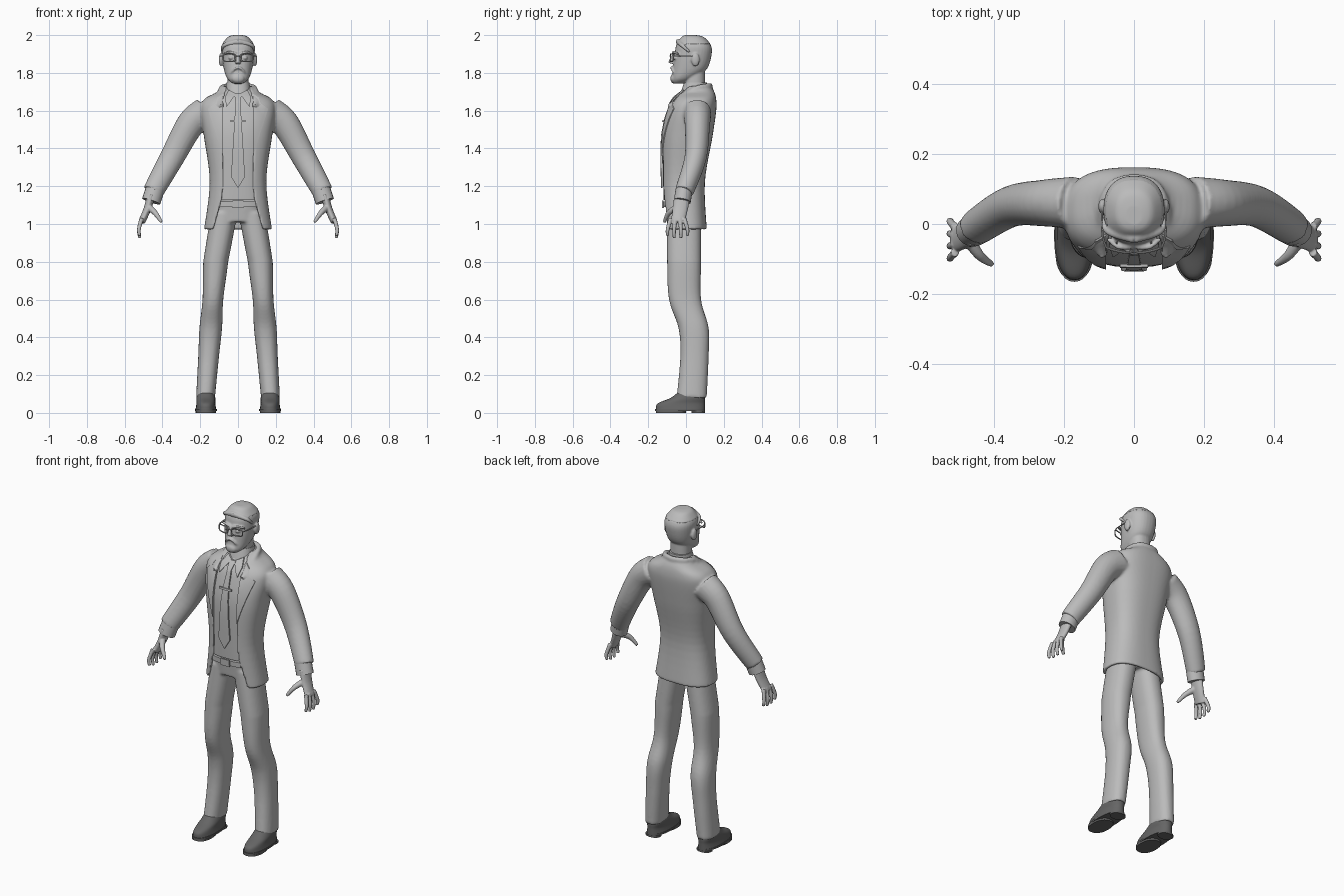
import bpy, bmesh, math
from mathutils import Vector

cube = bpy.data.objects.get("Cube")
if cube:
    bpy.data.objects.remove(cube, do_unlink=True)


def material(name, value):
    mat = bpy.data.materials.new(name)
    mat.use_nodes = True
    colour = (value, value, value, 1)
    mat.diffuse_color = colour
    mat.node_tree.nodes["Principled BSDF"].inputs["Base Color"].default_value = colour
    return mat


GREY = material("light grey", .5)
DARK = material("dark grey", .13)
SQUARE = 2.6  # squareness of the torso sections
CLOTH = .018  # jacket thickness


def spline(rows, steps=6):
    """Resample rows of numbers with a Catmull-Rom curve."""
    out = []
    for i in range(len(rows) - 1):
        before, start, end, after = rows[max(i - 1, 0)], rows[i], rows[i + 1], rows[min(i + 2, len(rows) - 1)]
        for j in range(steps):
            t = j / steps
            out.append([q + t * (r - p) / 2 + t * t * (2 * p - 5 * q + 4 * r - s) / 2
                        + t ** 3 * (3 * q - p - 3 * r + s) / 2
                        for p, q, r, s in zip(before, start, end, after)])
    return out + [list(rows[-1])]


def arc(z, cx, rx, yf, yb, power, gap=0, count=32):
    """Superellipse section starting at the front, with an optional front gap."""
    curve = lambda s: math.copysign(abs(s) ** (2 / power), s)
    first = math.asin(min(1, gap / rx) ** (power / 2))
    cy, ry = (yf + yb) / 2, (yb - yf) / 2
    steps = count - 1 if gap else count
    angles = [first + (math.tau - 2 * first) * i / steps for i in range(count)]
    return [Vector((cx + rx * curve(math.sin(a)), cy - ry * curve(math.cos(a)), z)) for a in angles]


def loft(bm, rings):
    loops = [[bm.verts.new(p) for p in ring] for ring in rings]
    for low, high in zip(loops, loops[1:]):
        for i in range(len(low)):
            bm.faces.new((low[i - 1], low[i], high[i], high[i - 1]))
    bm.faces.new(loops[0])
    bm.faces.new(loops[-1])


def stack(bm, rows, centre=lambda z: 0, power=2.3):
    """Upright form from rows of z, half width, front y, back y."""
    loft(bm, [arc(z, centre(z), rx, yf, yb, power) for z, rx, yf, yb in spline(rows)])


def slab(bm, bottom, top, *shape):
    stack(bm, [(bottom, *shape), (top, *shape)], foot_centre)


def tube(bm, points, start, end, wide=1, ref=(0, 1, 0), count=20):
    """Tapering tube along a curve; wide scales it along ref."""
    path = [Vector(p) for p in spline(points)]
    last = len(path) - 1
    rings = []
    for i, p in enumerate(path):
        tangent = (path[min(i + 1, last)] - path[max(i - 1, 0)]).normalized()
        side = tangent.cross(Vector(ref)).normalized()
        up = side.cross(tangent) * wide
        radius = start + (end - start) * i / last
        rings.append([p + radius * (side * math.cos(a) + up * math.sin(a))
                      for a in (math.tau * j / count for j in range(count))])
    loft(bm, rings)


def move_new(made):
    return [g for g in made if isinstance(g, bmesh.types.BMVert)]


def ball(bm, centre, size):
    verts = bmesh.ops.create_uvsphere(bm, u_segments=20, v_segments=12, radius=1)["verts"]
    bmesh.ops.scale(bm, vec=size, verts=verts)
    bmesh.ops.translate(bm, vec=centre, verts=verts)


def mirror(bm):
    made = bmesh.ops.duplicate(bm, geom=bm.verts[:] + bm.edges[:] + bm.faces[:])["geom"]
    bmesh.ops.scale(bm, vec=(-1, 1, 1), verts=move_new(made))


def finish(name, bm, mat=GREY, voxel=0, relax=4):
    bmesh.ops.recalc_face_normals(bm, faces=bm.faces[:])
    mesh = bpy.data.meshes.new(name)
    bm.to_mesh(mesh)
    bm.free()
    mesh.materials.append(mat)
    ob = bpy.data.objects.new(name, mesh)
    bpy.context.collection.objects.link(ob)
    bpy.ops.object.select_all(action="DESELECT")
    ob.select_set(True)
    bpy.context.view_layer.objects.active = ob
    bpy.ops.object.shade_smooth_by_angle(angle=math.radians(40))
    if voxel:  # fuse overlapping pieces into one skin
        fuse = ob.modifiers.new("Fuse", "REMESH")
        fuse.mode, fuse.voxel_size, fuse.use_smooth_shade = "VOXEL", voxel, True
        smooth = ob.modifiers.new("Relax", "SMOOTH")
        smooth.factor, smooth.iterations = .5, relax


# Torso profile shared by jacket, shirt, belt and everything laid on the chest
TORSO = spline([(.97, .18, -.12, .11), (1.22, .15, -.13, .1), (1.46, .18, -.13, .14), (1.6, .2, -.1, .16),
                (1.66, .18, -.07, .16), (1.7, .11, -.03, .15), (1.73, .08, 0, .13)])


def torso_at(z):
    for low, high in zip(TORSO, TORSO[1:]):
        if z <= high[0]:
            break
    t = min(1, (z - low[0]) / (high[0] - low[0]))
    return [p + t * (q - p) for p, q in zip(low, high)][1:]


def torso_ring(z, inset, gap=0):
    rx, yf, yb = torso_at(z)
    return arc(z, 0, rx - inset, yf + inset, yb - inset, SQUARE, gap, 48)


def opening(z):
    """Half gap between the jacket fronts: flared at the hem, closing at the neck."""
    return .08 + .28 * max(0, 1.15 - z) - .3 * max(0, z - 1.65)


def plate(name, outline, proud, both=False):
    """Thin piece cut to an x, z outline and laid on the chest."""
    bm = bmesh.new()
    face = bm.faces.new([bm.verts.new((x, 0, z)) for x, z in outline])
    bmesh.ops.triangulate(bm, faces=[face])
    bmesh.ops.subdivide_edges(bm, edges=bm.edges[:], cuts=4, use_grid_fill=True)
    for v in bm.verts:
        rx, yf, yb = torso_at(v.co.z)
        bulge = max(0, 1 - abs(v.co.x / rx) ** SQUARE) ** (1 / SQUARE)
        v.co.y = (yf + yb) / 2 - (yb - yf) / 2 * bulge - proud
    made = bmesh.ops.extrude_face_region(bm, geom=bm.faces[:], use_keep_orig=True)["geom"]
    bmesh.ops.translate(bm, vec=(0, .009, 0), verts=move_new(made))
    if both:
        mirror(bm)
    finish(name, bm)


def panel(bottom, half_bottom, top, half_top):
    return [(half_bottom, bottom), (half_top, top), (-half_top, top), (-half_bottom, bottom)]


# Jacket with sleeves and collar roll
bm = bmesh.new()
tube(bm, [(.17, .06, 1.59), (.25, .06, 1.53), (.35, .05, 1.35), (.45, -.01, 1.17)], .085, .055, wide=.9)
tube(bm, [(.09, -.09, 1.62), (.09, .04, 1.71), (.06, .11, 1.73), (0, .13, 1.73)], .015, .015, ref=(0, 0, 1))
mirror(bm)
loft(bm, [torso_ring(z, 0, opening(z)) + torso_ring(z, CLOTH, opening(z))[::-1] for z, *_ in TORSO])
finish("jacket", bm, voxel=.008)

# Shirt, neck band and cuffs
bm = bmesh.new()
loft(bm, [torso_ring(z, CLOTH / 2) for z, *_ in TORSO if z > 1.09])
finish("shirt", bm)
bm = bmesh.new()
stack(bm, [(1.69, .07, -.03, .11), (1.75, .06, -.01, .11)])
finish("shirt_neck_band", bm)
bm = bmesh.new()
tube(bm, [(.44, -.01, 1.18), (.46, -.02, 1.12)], .05, .05, wide=.9)
mirror(bm)
finish("shirt_cuffs", bm)

# Lapels, shirt collar, tie, clip and belt
plate("lapels", [(.08, 1.36), (.16, 1.61), (.12, 1.64), (.11, 1.67), (.08, 1.69)], .005, both=True)
plate("shirt_collar", [(.01, 1.69), (.05, 1.71), (.07, 1.67), (.06, 1.62)], .004, both=True)
plate("tie_knot", panel(1.64, .012, 1.69, .02), .007)
plate("tie_blade", [(0, 1.19)] + panel(1.25, .037, 1.64, .013), .003)
plate("tie_clip", panel(1.54, .04, 1.55, .04), .009)
bm = bmesh.new()
loft(bm, [torso_ring(z, CLOTH / 3) for z in (1.09, 1.12)])
finish("belt", bm)
plate("belt_buckle", panel(1.085, .03, 1.125, .03), .001)

# Trousers
bm = bmesh.new()
stack(bm, [(.08, .05, -.05, .11), (.3, .055, -.03, .12), (.45, .06, -.04, .12), (.6, .055, -.09, .08),
           (.8, .066, -.1, .08), (1.06, .07, -.1, .08)],
      centre=lambda z: .178 - .075 * z - .1 * max(0, z - .8))
mirror(bm)
stack(bm, [(1.01, .12, -.1, .08), (1.12, .14, -.11, .08)], power=SQUARE)
finish("trousers", bm, voxel=.008)


# Shoes: upper, sole, tread and heel
def foot_centre(z):
    return .17


bm = bmesh.new()
stack(bm, [(.02, .055, -.16, .1), (.05, .05, -.15, .1), (.08, .05, -.08, .1), (.12, .04, -.03, .09)], foot_centre)
slab(bm, .01, .02, .058, -.165, .1)
slab(bm, 0, .01, .054, -.16, 0)
slab(bm, 0, .01, .045, .03, .1)
mirror(bm)
finish("shoes", bm, DARK)

# Hands: palm, four spread fingers and thumb
bm = bmesh.new()
tube(bm, [(.46, -.02, 1.15), (.48, -.03, 1.08), (.51, -.045, 1.01)], .022, .018, wide=2)
for finger in range(4):
    spread = finger - 1.5
    root, tip = (-.045 + step * spread for step in (.024, .035))
    tube(bm, [(.51, root, 1.03), (.525, tip, .97), (.52, tip, .92 + .012 * abs(spread))], .012, .008)
tube(bm, [(.475, -.04, 1.09), (.44, -.09, 1.06), (.405, -.115, 1.01)], .02, .008)
mirror(bm)
finish("hands", bm, voxel=.004, relax=2)

# Head: ears, eyes, brows and moustache fused with skull, neck, nose and beard
SKULL = [(1.745, .03, -.07, -.01), (1.77, .057, -.075, .04), (1.82, .075, -.07, .11), (1.9, .086, -.06, .136),
         (1.95, .083, -.05, .13), (1.99, .05, -.02, .09), (2, .02, 0, .05)]
bm = bmesh.new()
ball(bm, (.09, .05, 1.87), (.012, .022, .035))
ball(bm, (.037, -.055, 1.88), (.014, .014, .01))
tube(bm, [(.01, -.066, 1.9), (.045, -.065, 1.91), (.075, -.042, 1.9)], .008, .006)
tube(bm, [(0, -.078, 1.83), (.02, -.075, 1.82), (.036, -.064, 1.8)], .007, .005)
mirror(bm)
stack(bm, SKULL)
stack(bm, [(1.69, .057, -.01, .1), (1.82, .057, -.01, .1)])
tube(bm, [(0, -.06, 1.9), (0, -.076, 1.87), (0, -.08, 1.85)], .008, .015)
ball(bm, (0, -.067, 1.77), (.034, .016, .024))
finish("head", bm, voxel=.005, relax=2)

# Hair: cap and swept front
bm = bmesh.new()
tube(bm, [(.083, .02, 1.91), (.075, -.02, 1.945), (0, -.042, 1.967)], .007, .014, ref=(0, 0, 1))
mirror(bm)
stack(bm, [(z, rx + .004, yf - .004, yb + .004) for z, rx, yf, yb in SKULL[-3:]])
finish("hair", bm, voxel=.005)

# Glasses: squared rims, side arms and bridge
bm = bmesh.new()
rim = arc(0, .046, .032, -.02, .02, 4, count=16)
tube(bm, [(p.x, 2.5 * p.x ** 2 - .083, p.y + 1.88) for p in rim + rim[:1]], .0035, .0035, count=8)
tube(bm, [(.079, -.067, 1.89), (.09, -.03, 1.89), (.092, .05, 1.89)], .003, .003, ref=(0, 0, 1), count=8)
tube(bm, [(0, -.086, 1.89), (.015, -.081, 1.89)], .003, .003, count=8)
mirror(bm)
finish("glasses", bm)
